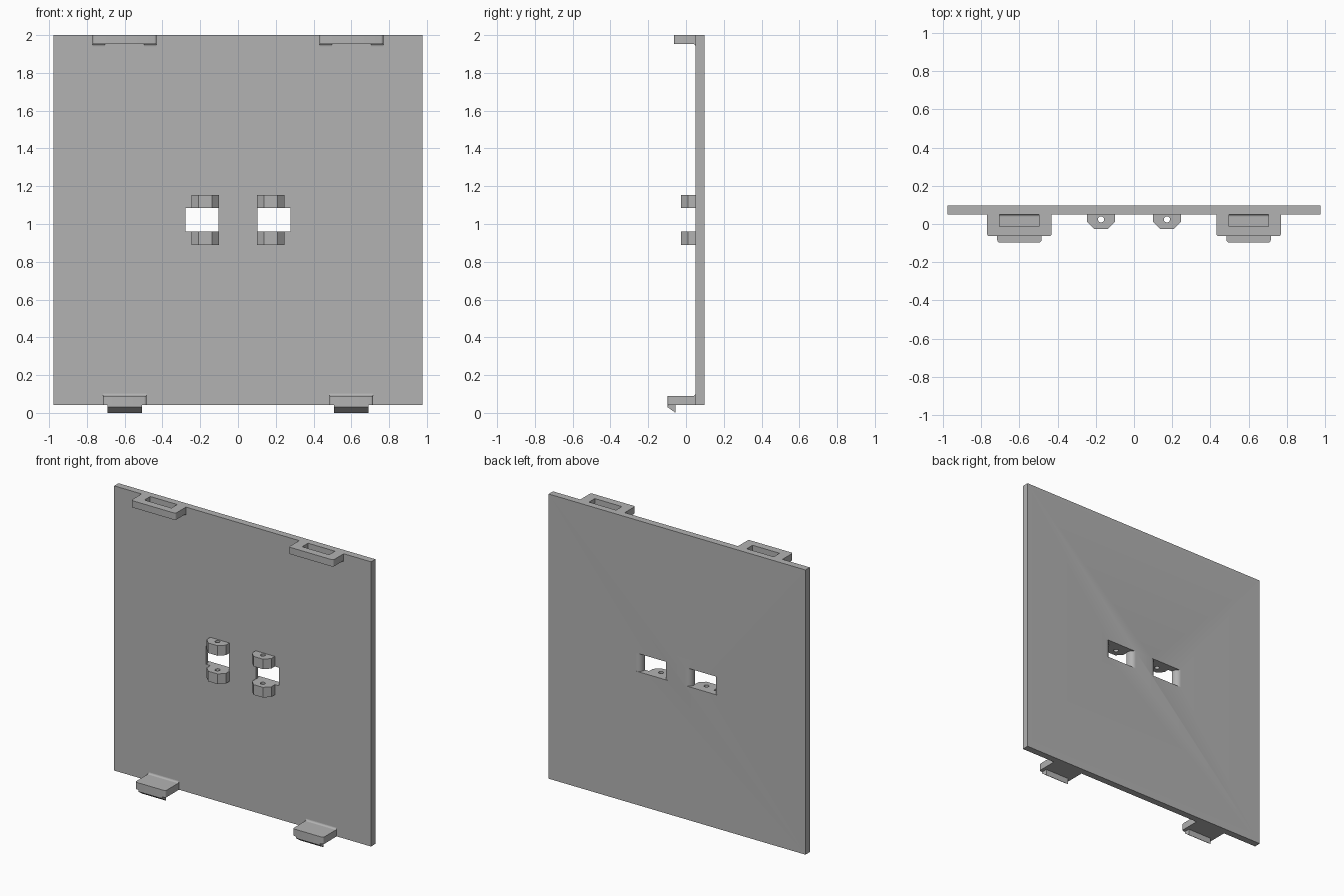
import bpy, bmesh, math
from mathutils import Vector

cube = bpy.data.objects.get("Cube")
if cube:
    bpy.data.objects.remove(cube, do_unlink=True)

grey = bpy.data.materials.new("light_grey")
grey.use_nodes = True
grey.diffuse_color = (0.45, 0.45, 0.45, 1)
grey.node_tree.nodes["Principled BSDF"].inputs["Base Color"].default_value = (0.45, 0.45, 0.45, 1)

FACE, BACK = 0.05, 0.097      # front and back of the panel
FLOOR, TOP = 0.042, 2.0       # bottom and top of the panel


def prism(name, outline, axis, start, end):
    """Extrude a closed outline: (x, y) along z, or (y, z) along x."""
    bm = bmesh.new()
    place = (lambda p: (p[0], p[1], start)) if axis == "z" else (lambda p: (start, p[0], p[1]))
    face = bm.faces.new([bm.verts.new(place(p)) for p in outline])
    new = bmesh.ops.extrude_face_region(bm, geom=[face])["geom"]
    move = Vector((0, 0, end - start)) if axis == "z" else Vector((end - start, 0, 0))
    bmesh.ops.translate(bm, vec=move, verts=[v for v in new if isinstance(v, bmesh.types.BMVert)])
    bmesh.ops.recalc_face_normals(bm, faces=bm.faces)
    mesh = bpy.data.meshes.new(name)
    bm.to_mesh(mesh)
    bm.free()
    mesh.materials.append(grey)
    obj = bpy.data.objects.new(name, mesh)
    bpy.context.collection.objects.link(obj)
    return obj


def arc(cx, cy, r, a, b, steps=8):
    angles = [math.radians(a + (b - a) * i / steps) for i in range(steps + 1)]
    return [(cx + r * math.cos(t), cy + r * math.sin(t)) for t in angles]


def activate(obj):
    bpy.ops.object.select_all(action="DESELECT")
    obj.select_set(True)
    bpy.context.view_layer.objects.active = obj


def cut(obj, cutter):
    activate(obj)
    mod = obj.modifiers.new("cut", "BOOLEAN")
    mod.operation, mod.solver, mod.object = "DIFFERENCE", "EXACT", cutter
    bpy.ops.object.modifier_apply(modifier=mod.name)
    bpy.data.objects.remove(cutter, do_unlink=True)


def smooth(obj):
    activate(obj)
    bpy.ops.object.shade_smooth_by_angle(angle=math.radians(30))


def rounded_front(cx, half, front, r):
    """Front edge with two rounded corners, from left to right."""
    return (arc(cx - half + r, front + r, r, 180, 270, 4)
            + arc(cx + half - r, front + r, r, 270, 360, 4))


def fillet(name, x0, x1, z, up, r=0.012):
    """Concave strip where a lug meets the panel."""
    curve = arc(FACE - r, z + up * r, r, -90 * up, 0, 5)
    return prism(name, [(FACE, z)] + curve, "x", x0, x1)


# Panel with two windows whose sides flare towards the back
panel = prism("panel", [(-0.977, FACE), (0.977, FACE), (0.977, BACK), (-0.977, BACK)], "z", FLOOR, TOP)
WIN_LOW, WIN_HIGH, FLARE = 0.96, 1.085, 0.037
for side in (-1, 1):
    cx, half = side * 0.19, 0.087
    y = BACK - FLARE
    outline = [(cx - half, FACE - 0.02), (cx + half, FACE - 0.02)]
    outline += arc(cx + half + FLARE, y, FLARE, 180, 90)
    outline += [(cx + half + FLARE, BACK + 0.02), (cx - half - FLARE, BACK + 0.02)]
    outline += arc(cx - half - FLARE, y, FLARE, 90, 0)
    cut(panel, prism("window_cutter", outline, "z", WIN_LOW, WIN_HIGH))
smooth(panel)

for side, label in ((-1, "right"), (1, "left")):
    # Slotted lug at the top edge
    cx, half, slot = side * 0.6, 0.169, 0.103
    low, inner = 1.953, -0.013
    outline = [(cx - half, FACE)] + rounded_front(cx, half, -0.064, 0.013)
    outline += [(cx + half, FACE), (cx + slot, FACE), (cx + slot, inner),
                (cx - slot, inner), (cx - slot, FACE)]
    smooth(prism(label + "_slotted_lug", outline, "z", low, TOP))
    smooth(fillet(label + "_lug_fillet_a", cx - half, cx - slot, low, -1))
    smooth(fillet(label + "_lug_fillet_b", cx + slot, cx + half, low, -1))

    # Clip at the bottom edge with a wedge hook beneath
    half, high, front = 0.116, 0.09, -0.097
    outline = [(cx - half, FACE)] + rounded_front(cx, half, front, 0.014) + [(cx + half, FACE)]
    smooth(prism(label + "_clip", outline, "z", FLOOR, high))
    smooth(fillet(label + "_clip_fillet", cx - half, cx + half, high, 1))
    wedge = [(front, FLOOR), (front, 0.03), (-0.055, 0), (-0.055, FLOOR)]
    prism(label + "_clip_hook", wedge, "x", cx - 0.091, cx + 0.091)

    # Drilled hinge knuckles above and below the window
    cx, half, front, chamfer = side * 0.1725, 0.073, -0.026, 0.037
    outline = [(cx - half, FACE), (cx - half, front + chamfer), (cx - half + chamfer, front),
               (cx + half - chamfer, front), (cx + half, front + chamfer), (cx + half, FACE)]
    for name, z0, z1 in (("lower", 0.89, WIN_LOW), ("upper", WIN_HIGH, 1.154)):
        knuckle = prism(f"{label}_{name}_knuckle", outline, "z", z0, z1)
        hole = arc(cx, 0.024, 0.016, 0, 360, 24)[:-1]
        cut(knuckle, prism("hole_cutter", hole, "z", z0 - 0.02, z1 + 0.02))
        smooth(knuckle)
